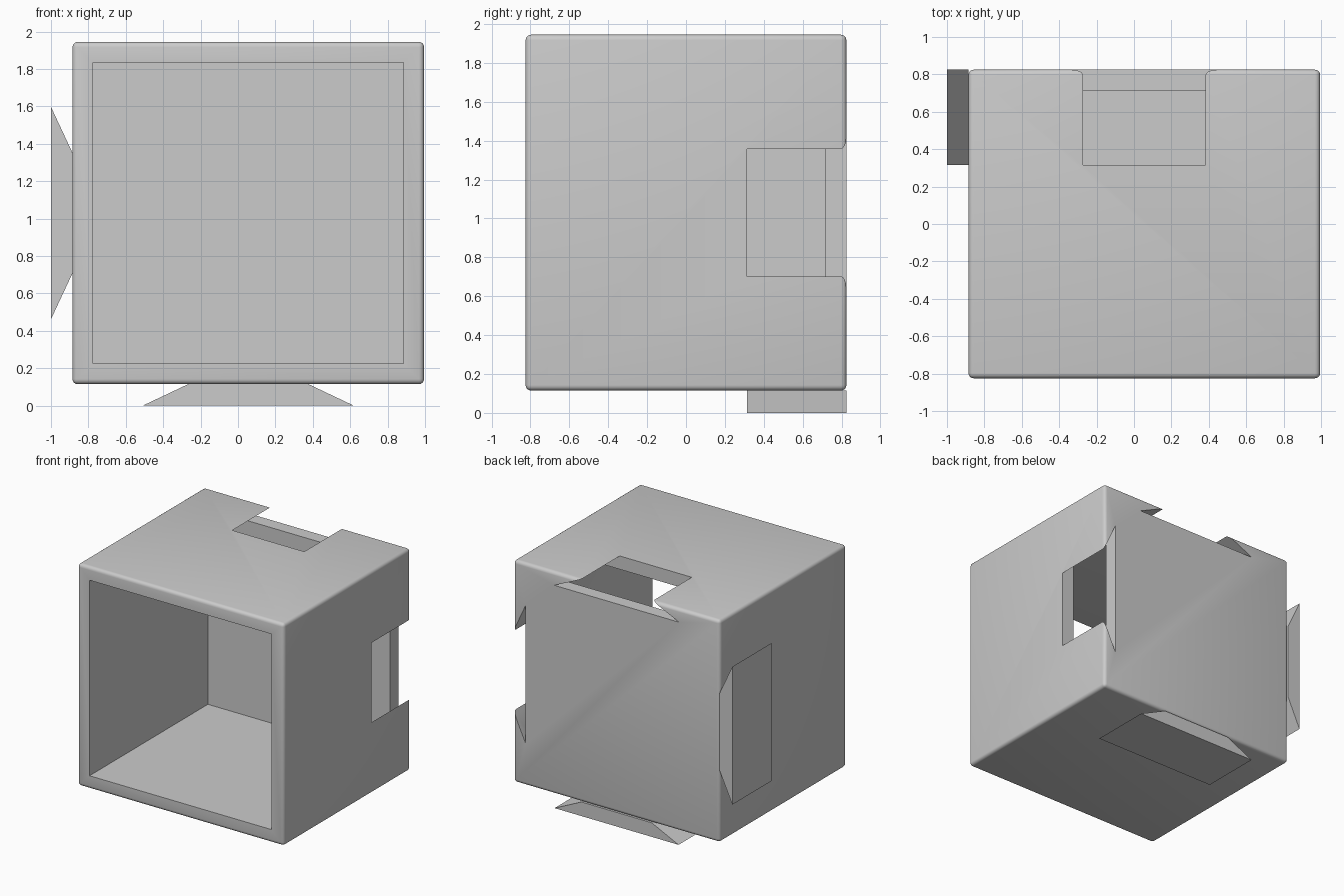
import bpy
import bmesh
from mathutils import Vector

if "Cube" in bpy.data.objects:
    bpy.data.objects.remove(bpy.data.objects["Cube"], do_unlink=True)

# Main dimensions
X0, X1 = -0.885, 0.995
Y0, Y1 = -0.825, 0.825
Z0, Z1 = 0.115, 1.945
WALL = 0.11
JOINT_Y = 0.315
MID_X, MID_Z = (X0 + X1) / 2, (Z0 + Z1) / 2
UP, SIDE = Vector((0, 0, 1)), Vector((1, 0, 0))

grey = bpy.data.materials.new("grey plastic")
grey.use_nodes = True
colour = (0.6, 0.6, 0.6, 1)
grey.diffuse_color = colour
grey.node_tree.nodes["Principled BSDF"].inputs["Base Color"].default_value = colour


def finish(name, bm):
    bmesh.ops.recalc_face_normals(bm, faces=bm.faces)
    mesh = bpy.data.meshes.new(name)
    bm.to_mesh(mesh)
    bm.free()
    mesh.materials.append(grey)
    obj = bpy.data.objects.new(name, mesh)
    bpy.context.collection.objects.link(obj)
    return obj


def box(name, low, high, bevel=0):
    bm = bmesh.new()
    bmesh.ops.create_cube(bm, size=1)
    low, high = Vector(low), Vector(high)
    bmesh.ops.scale(bm, vec=high - low, verts=bm.verts)
    bmesh.ops.translate(bm, vec=(low + high) / 2, verts=bm.verts)
    if bevel:
        bmesh.ops.bevel(bm, geom=bm.edges[:], offset=bevel, segments=4,
                        profile=0.5, affect='EDGES')
    return finish(name, bm)


def dovetail(name, centre, along, out, wide, narrow, y_end):
    """Prism whose section tapers from wide at the base to narrow at the tip."""
    section = [centre - along * wide, centre + along * wide,
               centre + out + along * narrow, centre + out - along * narrow]
    bm = bmesh.new()
    face = bm.faces.new([bm.verts.new((p.x, JOINT_Y, p.z)) for p in section])
    grown = bmesh.ops.extrude_face_region(bm, geom=[face], use_keep_orig=True)
    moved = [v for v in grown["geom"] if isinstance(v, bmesh.types.BMVert)]
    bmesh.ops.translate(bm, vec=(0, y_end - JOINT_Y, 0), verts=moved)
    return finish(name, bm)


def cut(target, cutter):
    cutter.hide_render = True
    mod = target.modifiers.new("cut", 'BOOLEAN')
    mod.operation = 'DIFFERENCE'
    mod.solver = 'EXACT'
    mod.object = cutter
    bpy.context.view_layer.objects.active = target
    bpy.ops.object.modifier_apply(modifier=mod.name)
    bpy.data.objects.remove(cutter, do_unlink=True)


# Rounded box body, open at the front
body = box("box_body", (X0, Y0, Z0), (X1, Y1, Z1), bevel=0.028)
cut(body, box("cavity_cutter", (X0 + WALL, Y0 - 0.1, Z0 + WALL),
              (X1 - WALL, Y1 - WALL, Z1 - WALL)))

# Dovetail slots through the top and left walls, open at the back
WIDE, NARROW = 0.568, 0.328
DEPTH = WALL + 0.001
REACH = DEPTH * 1.3
TIP = WIDE - (WIDE - NARROW) * 1.3
cut(body, dovetail("top_slot_cutter", Vector((MID_X, 0, Z1 - DEPTH)), SIDE,
                   UP * REACH, WIDE, TIP, Y1 + 0.1))
cut(body, dovetail("left_slot_cutter", Vector((X1 - DEPTH, 0, MID_Z)), UP,
                   SIDE * REACH, WIDE, TIP, Y1 + 0.1))

# Matching dovetail rails below and on the right
dovetail("bottom_rail", Vector((MID_X, 0, 0)), SIDE, UP * (Z0 + 0.001),
         0.565, 0.32, Y1)
dovetail("right_rail", Vector((-1, 0, MID_Z)), UP, SIDE * (X0 + 1.001),
         0.568, 0.32, Y1)

# Smooth the rounded edges only
bpy.ops.object.select_all(action='DESELECT')
body.select_set(True)
bpy.context.view_layer.objects.active = body
bpy.ops.object.shade_smooth_by_angle(angle=0.56)
